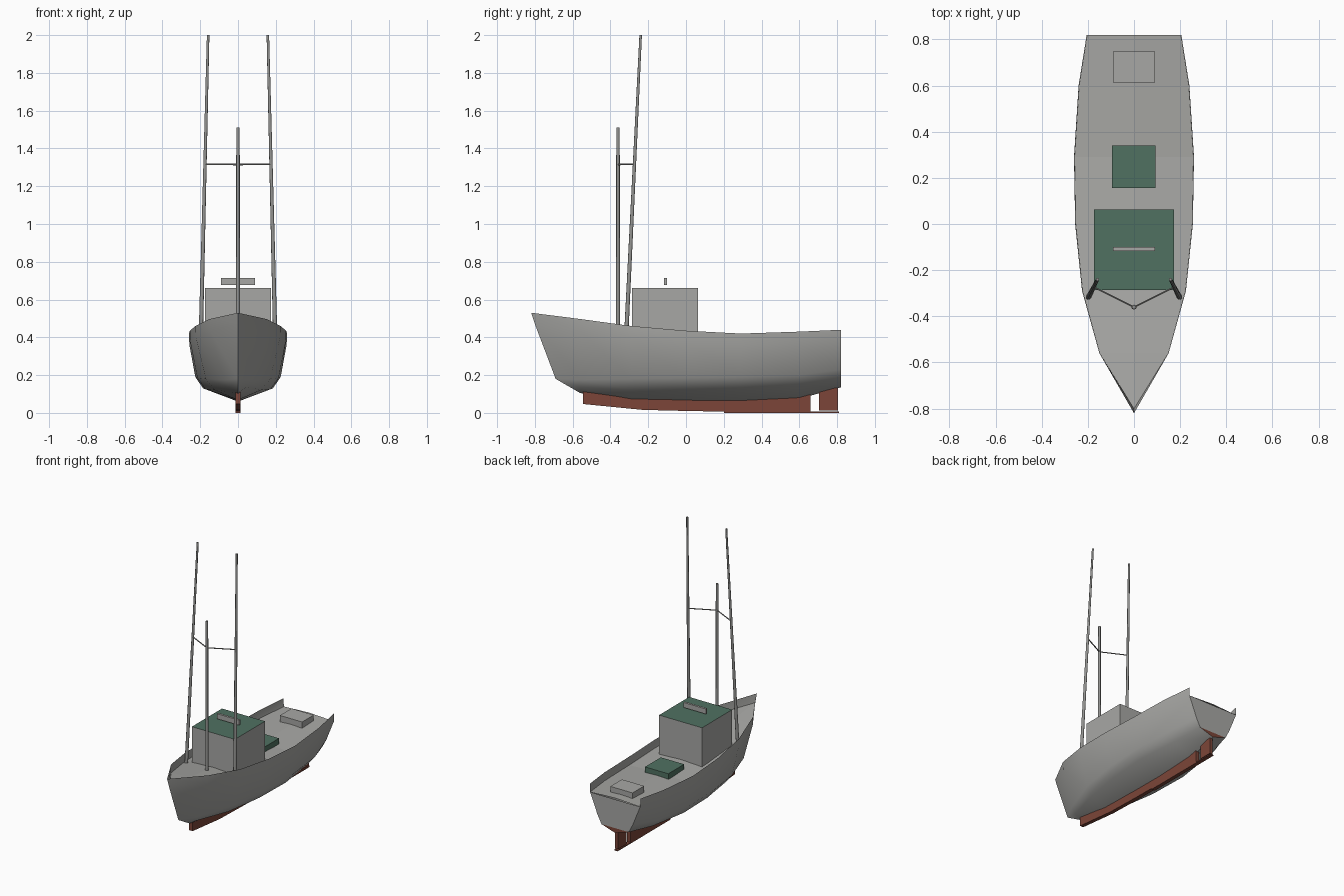
import bpy, bmesh, math
from mathutils import Vector

cube = bpy.data.objects.get("Cube")
if cube:
    bpy.data.objects.remove(cube, do_unlink=True)


def material(name, rgb):
    m = bpy.data.materials.new(name)
    m.use_nodes = True
    m.diffuse_color = (*rgb, 1)
    node = next(n for n in m.node_tree.nodes if n.type == "BSDF_PRINCIPLED")
    node.inputs["Base Color"].default_value = (*rgb, 1)
    return m


GREY = material("pale grey paint", (0.39, 0.39, 0.375))
STEEL = material("spar grey", (0.29, 0.29, 0.28))
GREEN = material("roof green", (0.08, 0.165, 0.12))
RED = material("bottom red", (0.2, 0.06, 0.04))


def finish(name, bm, mats, smooth=None):
    bmesh.ops.remove_doubles(bm, verts=bm.verts, dist=0.0005)
    bmesh.ops.recalc_face_normals(bm, faces=bm.faces)
    mesh = bpy.data.meshes.new(name)
    bm.to_mesh(mesh)
    bm.free()
    for m in mats:
        mesh.materials.append(m)
    if smooth:
        mesh.shade_smooth()
        mesh.set_sharp_from_angle(angle=math.radians(smooth))
    ob = bpy.data.objects.new(name, mesh)
    bpy.context.collection.objects.link(ob)
    return ob


def box(name, lo, hi, mats):
    """Box between two corners; a second material goes on the top face."""
    bm = bmesh.new()
    bmesh.ops.create_cube(bm, size=1)
    for v in bm.verts:
        v.co = [a + (c + 0.5) * (b - a) for a, b, c in zip(lo, hi, v.co)]
    bm.normal_update()
    for f in bm.faces:
        f.material_index = 1 if len(mats) > 1 and f.normal.z > 0.5 else 0
    return finish(name, bm, mats)


def spar(name, a, b, r1, r2, sides=8):
    a, b = Vector(a), Vector(b)
    bm = bmesh.new()
    bmesh.ops.create_cone(bm, cap_ends=True, segments=sides,
                          radius1=r1, radius2=r2, depth=(b - a).length)
    ob = finish(name, bm, [STEEL], 50)
    ob.location = (a + b) / 2
    ob.rotation_mode = "QUATERNION"
    ob.rotation_quaternion = (b - a).to_track_quat("Z", "Y")
    return ob


def plate(name, outline, half):
    """Side profile (y, z) given a thickness across x."""
    bm = bmesh.new()
    face = bm.faces.new([bm.verts.new((-half, y, z)) for y, z in outline])
    new = bmesh.ops.extrude_face_region(bm, geom=[face])["geom"]
    for v in new:
        if isinstance(v, bmesh.types.BMVert):
            v.co.x = half
    return finish(name, bm, [RED])


# Hull stations: y, then (half width, z) for sheer, chine, bilge and keel
BULWARK = 0.06
stations = [
    (-0.56, (0.15, 0.497), (0.075, 0.175), (0.045, 0.135), 0.105),
    (-0.29, (0.225, 0.46), (0.17, 0.18), (0.125, 0.122), 0.068),
    (0.0, (0.255, 0.435), (0.215, 0.185), (0.172, 0.125), 0.062),
    (0.29, (0.26, 0.42), (0.226, 0.19), (0.185, 0.13), 0.06),
    (0.6, (0.24, 0.43), (0.2, 0.2), (0.15, 0.142), 0.075),
    (0.82, (0.205, 0.44), (0.142, 0.23), (0.11, 0.17), 0.135),
]
# Raked stem, with the lower points meeting at the forefoot
foot = (0, -0.69, 0.18)
halves = [[(0, -0.82, 0.53), (0, -0.8, 0.47), foot, foot, foot]]
for y, (w, z), (cw, cz), (bw, bz), kz in stations:
    halves.append([(w, y, z), (w * 0.99, y, z - BULWARK),
                   (cw, y, cz), (bw, y, bz), (0, y, kz)])

# Hull shell with an open-topped transom
bm = bmesh.new()
rows = []
for half in halves:
    port = [bm.verts.new(p) for p in half]
    starboard = [bm.verts.new((-x, y, z)) for x, y, z in half[:-1]]
    rows.append(port + starboard[::-1])
for r, s in zip(rows, rows[1:]):
    for i in range(len(r) - 1):
        bm.faces.new((r[i], r[i + 1], s[i + 1], s[i]))
last = rows[-1]
for i in (1, 2):
    bm.faces.new((last[i], last[i + 1], last[-2 - i], last[-1 - i]))
bm.faces.new(last[3:6]).material_index = 1
finish("hull", bm, [GREY, RED], 35)

# Cambered deck inside the bulwarks
bm = bmesh.new()
rows = []
for half in halves:
    x, y, z = half[1]
    rows.append([bm.verts.new(p) for p in
                 ((-x, y, z), (0, y, z + 0.05 * x), (x, y, z))])
for r, s in zip(rows, rows[1:]):
    for i in range(2):
        bm.faces.new((r[i], r[i + 1], s[i + 1], s[i]))
bmesh.ops.remove_doubles(bm, verts=bm.verts, dist=0.0005)
finish("deck", bm, [GREY])

# Wheelhouse and deck fittings
box("wheelhouse", (-0.174, -0.285, 0.36), (0.174, 0.063, 0.662), [GREY, GREEN])
box("roof_light_bar", (-0.09, -0.116, 0.678), (0.09, -0.1, 0.715), [GREY])
box("fish_hatch", (-0.095, 0.157, 0.35), (0.094, 0.34, 0.41), [GREEN])
box("aft_hatch", (-0.09, 0.613, 0.36), (0.09, 0.747, 0.424), [GREY])

# Mast, trolling poles and spreaders
spar("mast", (0, -0.36, 0.42), (0, -0.36, 1.51), 0.011, 0.009)
for side, name in ((1, "left"), (-1, "right")):
    foot_pt = Vector((side * 0.197, -0.317, 0.4))
    tip = Vector((side * 0.158, -0.24, 2.0))
    spar(name + "_pole", foot_pt, tip, 0.012, 0.007)
    spar(name + "_spreader", (0, -0.36, 1.315),
         foot_pt.lerp(tip, 0.572), 0.004, 0.004, 6)

# Keel, shoe and rudder
plate("keel", [(-0.545, 0.115), (-0.545, 0.047), (-0.23, 0.016), (0.05, 0.009),
               (0.66, 0.004), (0.66, 0.1), (0.5, 0.085), (-0.2, 0.085)], 0.014)
plate("keel_shoe", [(0.2, 0.009), (0.2, 0), (0.81, 0), (0.81, 0.007)], 0.014)
plate("rudder", [(0.705, 0.013), (0.805, 0.013), (0.805, 0.132),
                 (0.705, 0.125)], 0.012)
